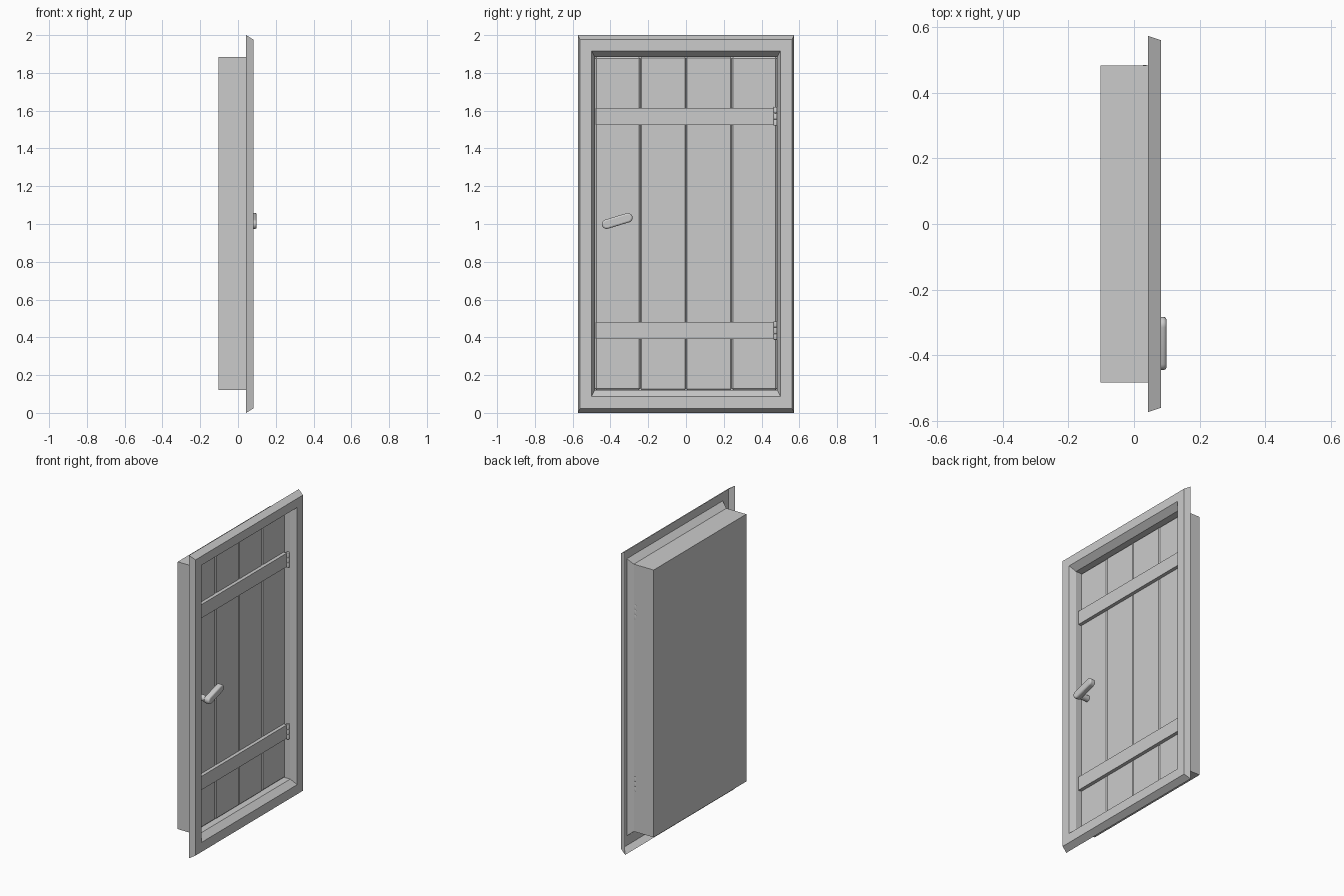
import bpy, bmesh, math
from mathutils import Matrix, Vector

if "Cube" in bpy.data.objects:
    bpy.data.objects.remove(bpy.data.objects["Cube"])


def make_object(name, bm, bevel=0, segments=1, smooth=False):
    mesh = bpy.data.meshes.new(name)
    bm.to_mesh(mesh)
    bm.free()
    ob = bpy.data.objects.new(name, mesh)
    bpy.context.collection.objects.link(ob)
    if bevel:
        mod = ob.modifiers.new("Bevel", 'BEVEL')
        mod.width, mod.segments = bevel, segments
        mod.limit_method = 'ANGLE'
    if smooth:
        bpy.ops.object.select_all(action='DESELECT')
        ob.select_set(True)
        bpy.context.view_layer.objects.active = ob
        bpy.ops.object.shade_smooth_by_angle(angle=math.radians(40))
    return ob


def box(name, x, y, z, bevel=0):
    bm = bmesh.new()
    size = [b - a for a, b in (x, y, z)]
    mid = [(a + b) / 2 for a, b in (x, y, z)]
    bmesh.ops.create_cube(bm, size=1, matrix=Matrix.Translation(mid) @ Matrix.Diagonal((*size, 1)))
    return make_object(name, bm, bevel)


def rect_loft(name, sections, cap_first=False):
    """Join rectangular rings given as (x, half width, bottom, top)."""
    bm = bmesh.new()
    rings = [[bm.verts.new((x, y, z)) for y, z in ((-w, lo), (w, lo), (w, hi), (-w, hi))]
             for x, w, lo, hi in sections]
    for a, b in zip(rings, rings[1:]):
        for i in range(4):
            j = (i + 1) % 4
            bm.faces.new((a[i], a[j], b[j], b[i]))
    if cap_first:
        bm.faces.new(rings[0][::-1])
    bmesh.ops.recalc_face_normals(bm, faces=bm.faces[:])
    return make_object(name, bm)


def cylinder(name, radius, depth, matrix, bevel=0, segments=16):
    bm = bmesh.new()
    bmesh.ops.create_cone(bm, cap_ends=True, segments=segments, radius1=radius,
                          radius2=radius, depth=depth, matrix=matrix)
    return make_object(name, bm, bevel, 2, True)


# Casing: closed recess box with splayed jamb; architrave open at the back
rect_loft("door_casing", [
    (-0.102, 0.483, 0.12, 1.885),
    (0.043, 0.483, 0.12, 1.885),
    (0.082, 0.50, 0.087, 1.917),
    (0.082, 0.56, 0.024, 1.976),
    (0.043, 0.573, 0.0, 2.0)], cap_first=True)

# Four vertical planks with chamfered edges
for i in range(4):
    y0 = -0.482 + i * 0.241
    box(f"plank_{i + 1}", (-0.05, 0.007), (y0, y0 + 0.241), (0.121, 1.884),
        0.008 if i in (0, 3) else 0.006)

# Horizontal straps and three-knuckle hinges
for label, z in (("lower", 0.436), ("upper", 1.57)):
    box(f"{label}_strap", (0.0, 0.03), (-0.477, 0.467), (z - 0.045, z + 0.045))
    for k in (-1, 0, 1):
        cylinder(f"{label}_hinge_knuckle_{k + 2}", 0.0115, 0.032,
                 Matrix.Translation((0.033, 0.4735, z + k * 0.033)), 0.003, 12)

# Handle spindle
cylinder("handle_spindle", 0.02, 0.07,
         Matrix.Translation((0.04, -0.42, 1.0)) @ Matrix.Rotation(math.pi / 2, 4, 'Y'))

# Handle lever: rounded bar extruded outwards
r, start, end = 0.025, Vector((-0.42, 0.999)), Vector((-0.308, 1.033))
tilt = math.atan2(end.y - start.y, end.x - start.x)
bm = bmesh.new()
outline = []
for centre, a0 in ((end, -math.pi / 2), (start, math.pi / 2)):
    for s in range(11):
        a = tilt + a0 + math.pi * s / 10
        outline.append(bm.verts.new((0.06, centre.x + r * math.cos(a), centre.y + r * math.sin(a))))
face = bm.faces.new(outline)
ext = bmesh.ops.extrude_face_region(bm, geom=[face], use_keep_orig=True)
bmesh.ops.translate(bm, vec=(0.039, 0, 0), verts=[v for v in ext["geom"] if isinstance(v, bmesh.types.BMVert)])
bmesh.ops.recalc_face_normals(bm, faces=bm.faces[:])
make_object("handle_lever", bm, 0.009, 3, True)
